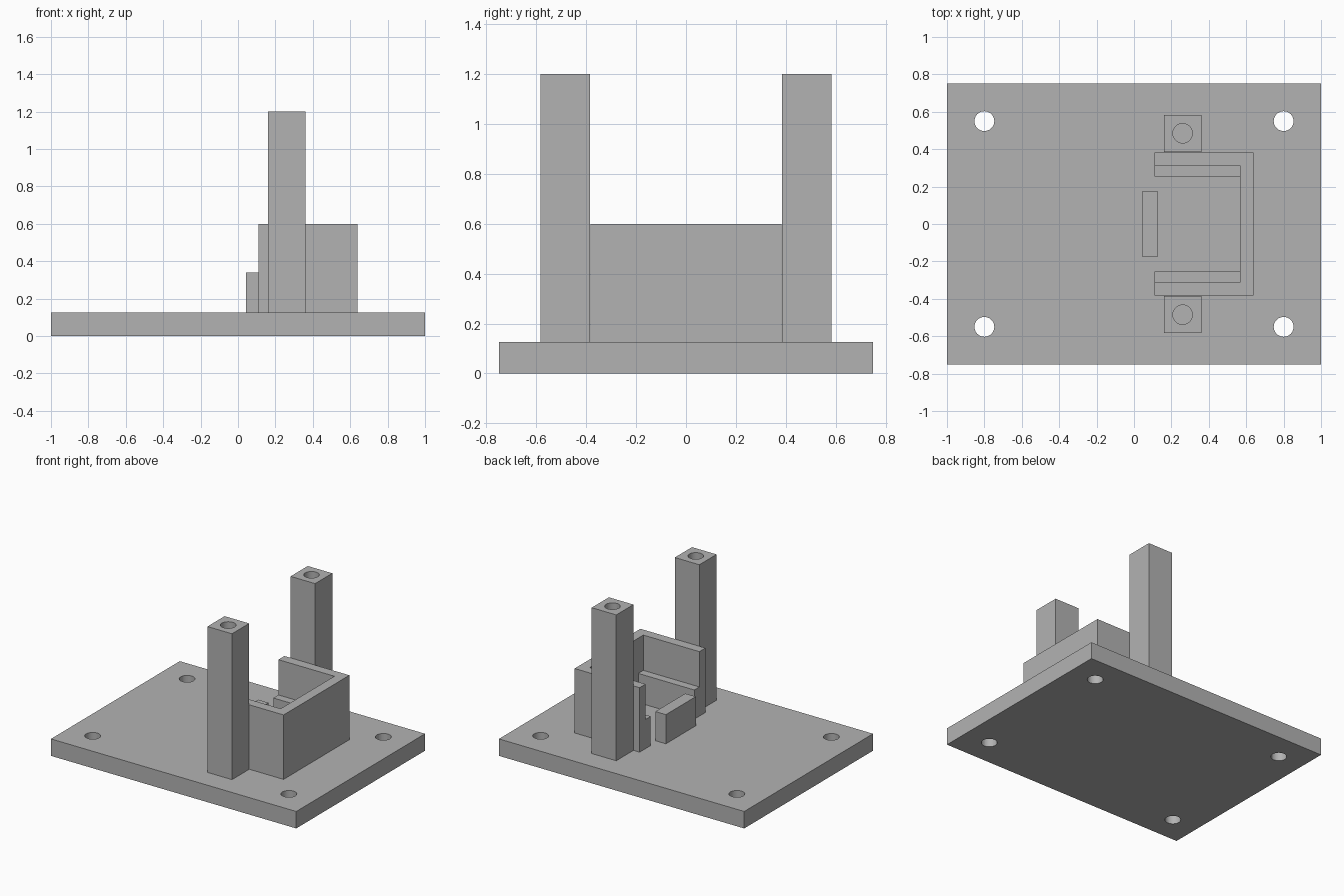
import bpy
import math
import bmesh

cube = bpy.data.objects.get("Cube")
if cube:
    bpy.data.objects.remove(cube, do_unlink=True)

PLATE = 0.125      # thickness of the base plate
LOW, WALL, POST = 0.34, 0.6, 1.2  # heights of the raised parts

grey = bpy.data.materials.new("plain_grey")
grey.use_nodes = True
colour = (0.45, 0.45, 0.45, 1)
grey.diffuse_color = colour
grey.node_tree.nodes["Principled BSDF"].inputs["Base Color"].default_value = colour


def prism(name, outline, z0, z1):
    """Extrude a counter-clockwise outline from z0 to z1."""
    bm = bmesh.new()
    base = bm.faces.new([bm.verts.new((x, y, z0)) for x, y in outline])
    new = bmesh.ops.extrude_face_region(bm, geom=[base])["geom"]
    top = [v for v in new if isinstance(v, bmesh.types.BMVert)]
    bmesh.ops.translate(bm, vec=(0, 0, z1 - z0), verts=top)
    bmesh.ops.recalc_face_normals(bm, faces=bm.faces)
    mesh = bpy.data.meshes.new(name)
    bm.to_mesh(mesh)
    bm.free()
    mesh.materials.append(grey)
    obj = bpy.data.objects.new(name, mesh)
    bpy.context.collection.objects.link(obj)
    return obj


def box(name, x0, x1, y0, y1, z0, z1):
    return prism(name, [(x0, y0), (x1, y0), (x1, y1), (x0, y1)], z0, z1)


def drill(obj, x, y, radius, z0, z1):
    """Cut a round hole and keep its rim sharp."""
    ring = [(x + radius * math.cos(math.tau * i / 48),
             y + radius * math.sin(math.tau * i / 48)) for i in range(48)]
    cutter = prism("hole_cutter", ring, z0, z1)
    cutter.hide_render = True
    mod = obj.modifiers.new("hole", "BOOLEAN")
    mod.operation = "DIFFERENCE"
    mod.solver = "EXACT"
    mod.object = cutter
    bpy.ops.object.select_all(action="DESELECT")
    bpy.context.view_layer.objects.active = obj
    obj.select_set(True)
    bpy.ops.object.modifier_apply(modifier=mod.name)
    bpy.data.objects.remove(cutter, do_unlink=True)
    bpy.ops.object.shade_smooth_by_angle(angle=math.radians(30))


# Base plate with four corner holes
plate = box("base_plate", -1, 1, -0.75, 0.75, 0, PLATE)
for sx in (-1, 1):
    for sy in (-1, 1):
        drill(plate, sx * 0.8, sy * 0.55, 0.053, -0.1, PLATE + 0.1)

# Tall posts with blind screw holes
for side, s in (("front", -1), ("back", 1)):
    y0, y1 = sorted((s * 0.384, s * 0.584))
    post = box(side + "_post", 0.16, 0.36, y0, y1, PLATE, POST)
    drill(post, 0.26, s * 0.485, 0.052, POST - 0.3, POST + 0.1)

# U-shaped holder wall, open towards -x
half = [(0.11, -0.313), (0.11, -0.383), (0.64, -0.383)]
inner = [(0.567, 0.313), (0.567, -0.313)]
prism("holder_wall", half + [(x, -y) for x, y in reversed(half)] + inner, PLATE, WALL)

# Low ledges inside the holder
for side, s in (("front", -1), ("back", 1)):
    y0, y1 = sorted((s * 0.254, s * 0.313))
    box(side + "_ledge", 0.11, 0.567, y0, y1, PLATE, LOW)

# Low stop across the open end
box("end_stop", 0.042, 0.128, -0.174, 0.174, PLATE, LOW)
